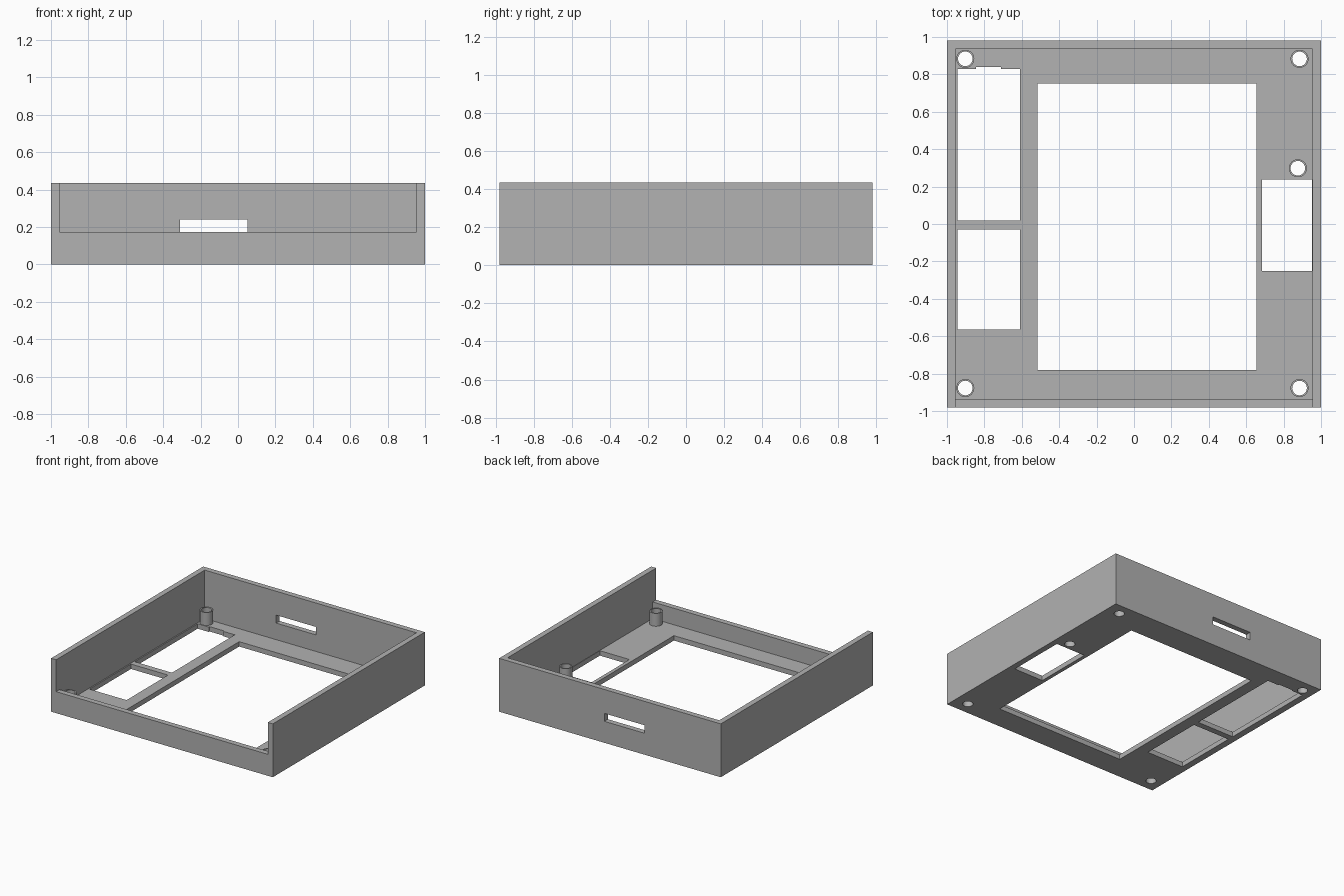
import bpy
import bmesh
from mathutils import Matrix, Vector

old = bpy.data.objects.get("Cube")
if old:
    bpy.data.objects.remove(old, do_unlink=True)

grey = bpy.data.materials.new("plain grey")
grey.use_nodes = True
color = (0.445, 0.445, 0.445, 1)
grey.diffuse_color = color
grey.node_tree.nodes["Principled BSDF"].inputs["Base Color"].default_value = color

HEIGHT, LIP, FLOOR, POST_TOP = 0.435, 0.175, 0.04, 0.145
HALF_X, HALF_Y, WALL = 1.0, 0.98, 0.045
IN_X, IN_Y = HALF_X - WALL, HALF_Y - WALL


def add_object(name, bm):
    mesh = bpy.data.meshes.new(name)
    bmesh.ops.recalc_face_normals(bm, faces=bm.faces)
    bm.to_mesh(mesh)
    bm.free()
    mesh.materials.append(grey)
    obj = bpy.data.objects.new(name, mesh)
    bpy.context.collection.objects.link(obj)
    return obj


def box(name, x0, x1, y0, y1, z0, z1):
    bm = bmesh.new()
    size = Vector((x1 - x0, y1 - y0, z1 - z0))
    centre = Vector((x0 + x1, y0 + y1, z0 + z1)) / 2
    bmesh.ops.create_cube(bm, size=1, matrix=Matrix.LocRotScale(centre, None, size))
    return add_object(name, bm)


def cylinder(name, x, y, radius, z0, z1):
    bm = bmesh.new()
    bmesh.ops.create_cone(bm, cap_ends=True, segments=48, radius1=radius, radius2=radius,
                          depth=z1 - z0, matrix=Matrix.Translation((x, y, (z0 + z1) / 2)))
    return add_object(name, bm)


def cut(target, cutter):
    """Subtract the cutter, keep the result and discard the cutter."""
    cutter.hide_render = True
    mod = target.modifiers.new("cut", "BOOLEAN")
    mod.operation = "DIFFERENCE"
    mod.solver = "EXACT"
    mod.object = cutter
    bpy.context.view_layer.update()
    graph = bpy.context.evaluated_depsgraph_get()
    mesh = bpy.data.meshes.new_from_object(target.evaluated_get(graph))
    target.modifiers.clear()
    target.data = mesh
    bpy.data.objects.remove(cutter, do_unlink=True)


# Tray: solid block, hollowed out, with the front wall lowered
tray = box("tray", -HALF_X, HALF_X, -HALF_Y, HALF_Y, 0, HEIGHT)
cut(tray, box("cavity", -IN_X, IN_X, -IN_Y, IN_Y, FLOOR, 1))
cut(tray, box("front_gap", -IN_X, IN_X, -2, -IN_Y + 0.1, LIP, 1))

# Slot through the back wall
cut(tray, box("back_slot", -0.31, 0.05, 0.8, 1.2, LIP, 0.24))

# Openings through the floor: x range, y range
openings = {
    "screen_opening": (-0.515, 0.655, -0.78, 0.75),
    "left_back_opening": (-0.945, -0.61, 0.02, 0.83),
    "left_back_notch": (-0.845, -0.71, 0.75, 0.84),
    "left_front_opening": (-0.945, -0.61, -0.565, -0.03),
    "right_opening": (0.685, 0.952, -0.25, 0.238),
}
for name, (x0, x1, y0, y1) in openings.items():
    cut(tray, box(name, x0, x1, y0, y1, -0.1, 0.1))

# Hollow screw posts, open right through the floor
positions = {
    "post_back_right": (-0.902, 0.883),
    "post_back_left": (0.885, 0.883),
    "post_front_right": (-0.902, -0.877),
    "post_front_left": (0.885, -0.877),
    "post_middle_left": (0.876, 0.298),
}
posts = []
for name, (x, y) in positions.items():
    post = cylinder(name, x, y, 0.048, FLOOR, POST_TOP)
    for target in (post, tray):
        cut(target, cylinder("bore", x, y, 0.039, -0.1, 0.3))
    posts.append(post)

# Round posts are smooth with crisp rims
bpy.ops.object.select_all(action="DESELECT")
for post in posts:
    post.select_set(True)
bpy.context.view_layer.objects.active = posts[0]
bpy.ops.object.shade_smooth_by_angle()
